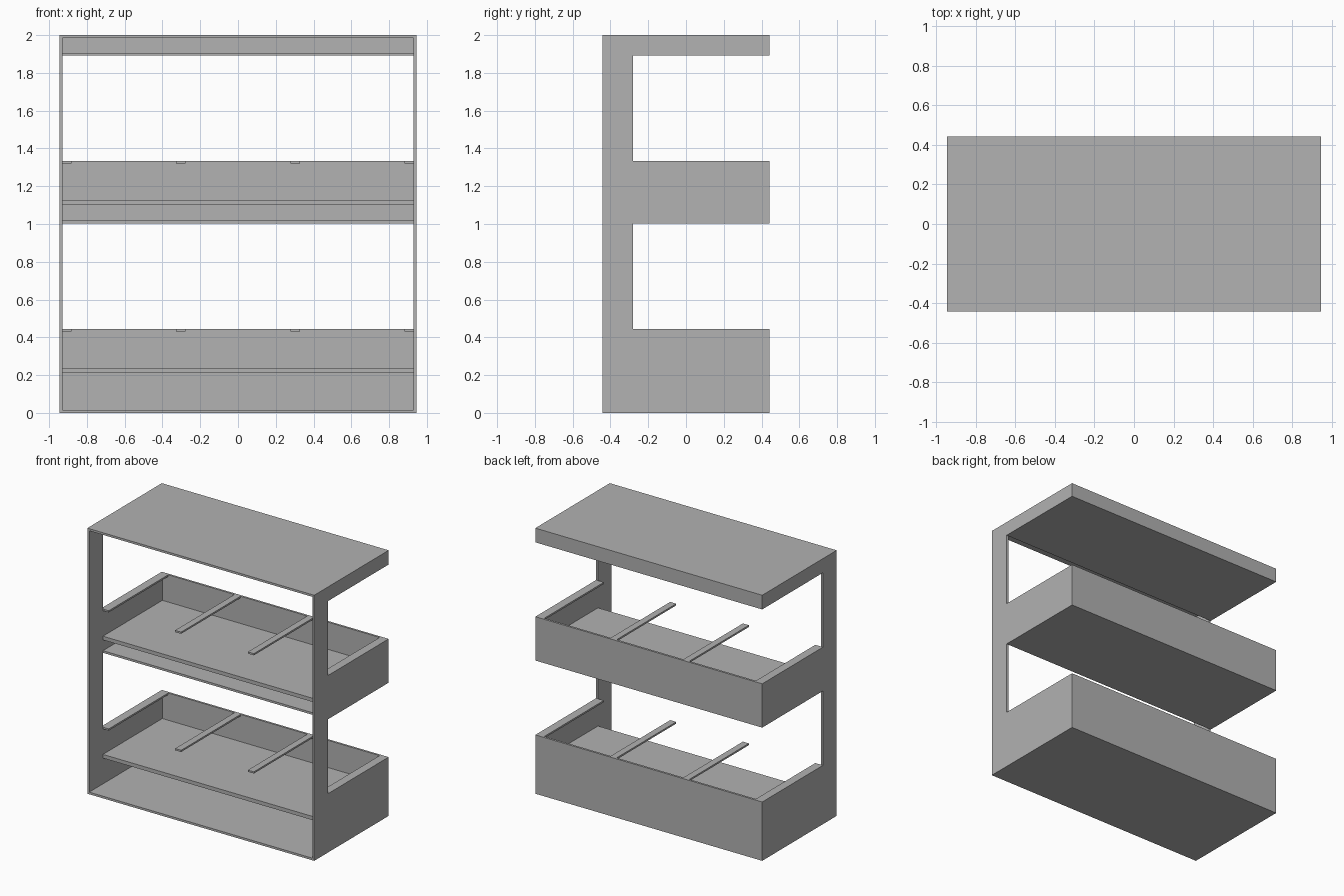
import bpy
import bmesh

cube = bpy.data.objects.get("Cube")
if cube:
    bpy.data.objects.remove(cube, do_unlink=True)

# Overall dimensions
W, D, H = 0.945, 0.443, 2.0      # half width, half depth, height
T = 0.016                        # board thickness
IN = W - T                       # inner half width
POST = -0.28                     # rear edge of the front posts

grey = bpy.data.materials.new("plain_grey")
grey.use_nodes = True
colour = (0.445, 0.445, 0.445, 1)
grey.diffuse_color = colour
grey.node_tree.nodes["Principled BSDF"].inputs["Base Color"].default_value = colour


def finish(name, bm):
    bmesh.ops.recalc_face_normals(bm, faces=bm.faces)
    mesh = bpy.data.meshes.new(name)
    bm.to_mesh(mesh)
    bm.free()
    mesh.materials.append(grey)
    obj = bpy.data.objects.new(name, mesh)
    bpy.context.collection.objects.link(obj)
    return obj


def board(name, x, y, z):
    """Box spanning the given (low, high) ranges."""
    bm = bmesh.new()
    bmesh.ops.create_cube(bm, size=1)
    for v in bm.verts:
        v.co = [r[0] if c < 0 else r[1] for c, r in zip(v.co, (x, y, z))]
    return finish(name, bm)


def side_panel(name, x0, x1):
    """Comb-shaped side: a front post with three arms reaching back."""
    outline = [(-D, 0), (D, 0), (D, 0.443), (POST, 0.443), (POST, 1.003),
               (D, 1.003), (D, 1.333), (POST, 1.333), (POST, 1.893),
               (D, 1.893), (D, H), (-D, H)]
    bm = bmesh.new()
    face = bm.faces.new([bm.verts.new((x0, y, z)) for y, z in outline])
    ext = bmesh.ops.extrude_face_region(bm, geom=[face])["geom"]
    verts = [g for g in ext if isinstance(g, bmesh.types.BMVert)]
    bmesh.ops.translate(bm, verts=verts, vec=(x1 - x0, 0, 0))
    return finish(name, bm)


# Sides
side_panel("left_side_panel", IN, W)
side_panel("right_side_panel", -W, -IN)

# Top box: lid, underside and back
inner, back = (-IN, IN), (D - T, D)
board("top_board", inner, (-D, D), (H - T, H))
board("top_underside", inner, (POST, D - T), (1.893, 1.906))
board("top_back_panel", inner, back, (1.893, H - T))

# Two bays, each with a floor, raised shelf, back panel and support slats
for label, floor, rim, front in (("lower", 0, 0.443, -D), ("upper", 1.003, 1.333, POST)):
    board(label + "_floor", inner, (front, D - T), (floor, floor + T))
    board(label + "_back_panel", inner, back, (floor, rim))
    board(label + "_shelf", inner, (POST, D - T), (rim - 0.233, rim - 0.205))
    for i, x in enumerate((-IN, -0.328, 0.278, IN - 0.048)):
        board(f"{label}_slat_{i + 1}", (x, x + 0.05 if abs(x) < 0.5 else x + 0.048),
              (POST, D - T), (rim - 0.013, rim))
